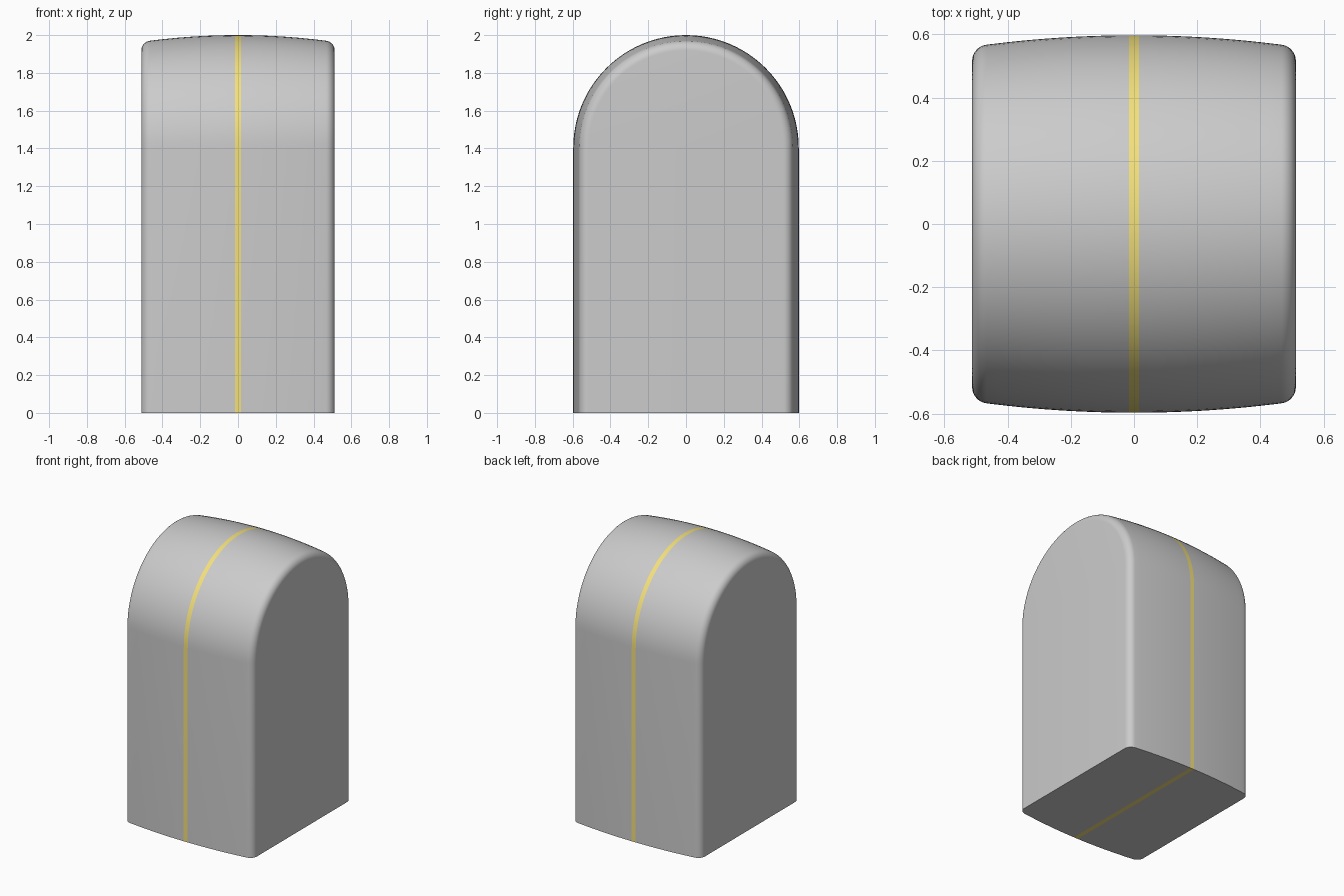
import bpy, bmesh
from math import sin, cos, pi, radians

if "Cube" in bpy.data.objects:
    bpy.data.objects.remove(bpy.data.objects["Cube"])

R = 0.597            # half depth at the middle
ZC = 2.0 - R         # height where the arch springs
STRIPE = 0.016       # half width of the stripe
FILLET = 0.052


def crown(x):
    """Half depth of the gently bulged surface at x."""
    return R - 0.029 * (x / 0.46) ** 2


def arch_ring(bm, x, r, n=48):
    """Arch outline in the plane at x, standing on z = 0."""
    pts = [(r, 0)] + [(r * cos(pi * i / n), ZC + r * sin(pi * i / n)) for i in range(n + 1)] + [(-r, 0)]
    return [bm.verts.new((x, y, z)) for y, z in pts]


def loft(name, sections, cap=False):
    bm = bmesh.new()
    rings = [arch_ring(bm, x, r) for x, r in sections]
    for a, b in zip(rings, rings[1:]):
        for i in range(len(a)):
            j = (i + 1) % len(a)
            bm.faces.new((a[i], a[j], b[j], b[i]))
    if cap:
        bm.faces.new(rings[-1])
    bmesh.ops.recalc_face_normals(bm, faces=bm.faces)
    # make sure the arch top faces outwards
    bm.faces.ensure_lookup_table()
    top = max(bm.faces, key=lambda f: f.calc_center_median().z)
    if top.normal.z < 0:
        bmesh.ops.reverse_faces(bm, faces=bm.faces)
    me = bpy.data.meshes.new(name)
    bm.to_mesh(me)
    bm.free()
    ob = bpy.data.objects.new(name, me)
    bpy.context.collection.objects.link(ob)
    bpy.context.view_layer.objects.active = ob
    bpy.ops.object.select_all(action='DESELECT')
    ob.select_set(True)
    bpy.ops.object.shade_smooth_by_angle(angle=radians(30))
    return ob


# Body: bulged arch with rounded end edges, mirrored to both sides
sections = [(x, crown(x)) for x in [STRIPE + (0.466 - STRIPE) * i / 12 for i in range(13)]]
cr = crown(0.466) - FILLET * cos(radians(7))
for i in range(1, 11):
    a = radians(7 + 83 * i / 10)
    sections.append((0.46 + FILLET * sin(a), cr + FILLET * cos(a)))
body = loft("arched_body", sections, cap=True)
body.modifiers.new("Mirror", 'MIRROR').use_axis = (True, False, False)

# Yellow stripe running all the way round the middle
stripe = loft("centre_stripe", [(x, crown(x)) for x in (-STRIPE, 0, STRIPE)])
yellow = bpy.data.materials.new("yellow")
yellow.diffuse_color = (0.9, 0.75, 0.2, 1)
yellow.use_nodes = True
yellow.node_tree.nodes["Principled BSDF"].inputs["Base Color"].default_value = yellow.diffuse_color
stripe.data.materials.append(yellow)
